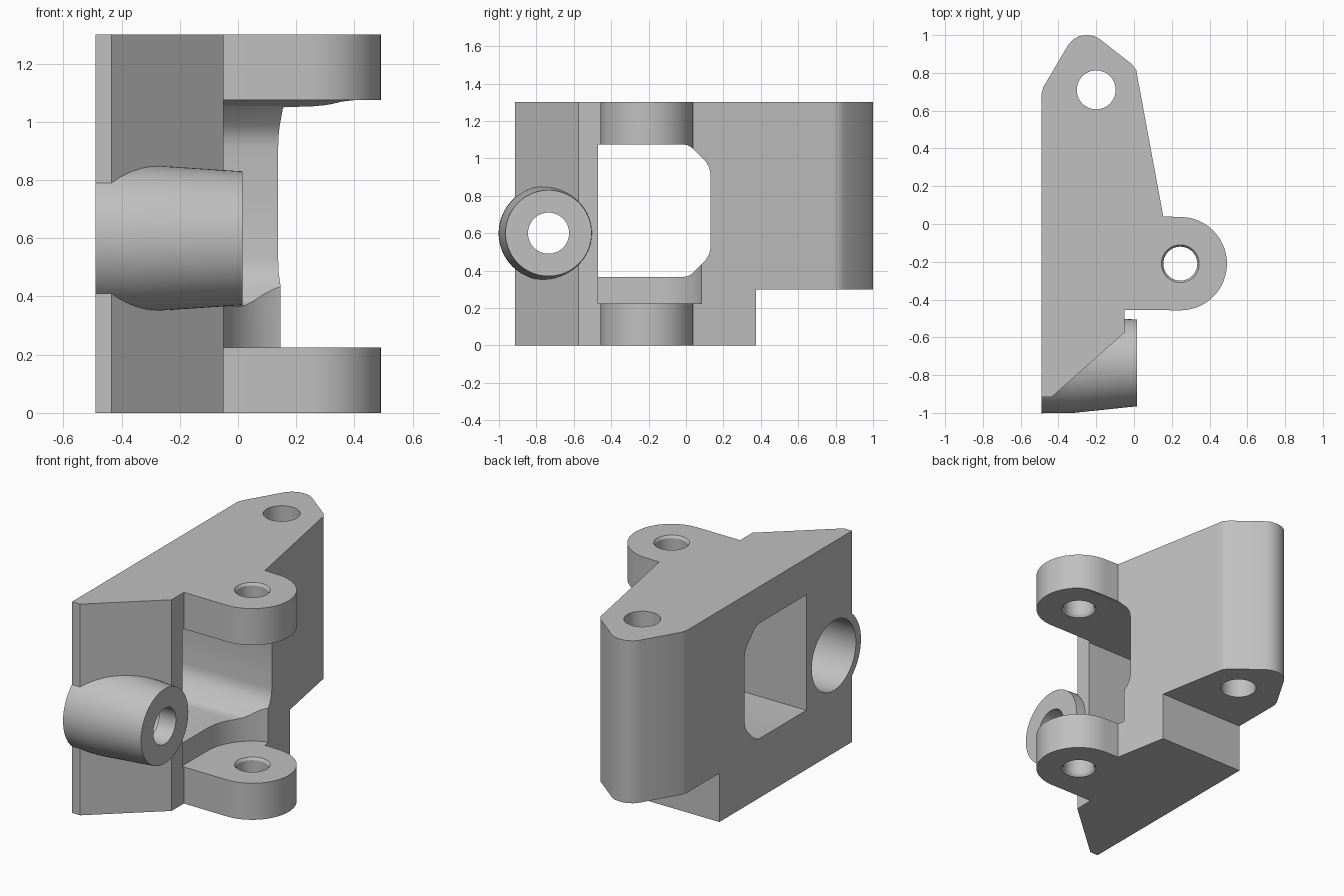
import bpy, bmesh
from math import sin, cos, pi
from mathutils import Vector

if "Cube" in bpy.data.objects:
    bpy.data.objects.remove(bpy.data.objects["Cube"], do_unlink=True)

grey = bpy.data.materials.new("cast_grey")
grey.use_nodes = True
grey.diffuse_color = (0.53, 0.53, 0.53, 1)
grey.node_tree.nodes["Principled BSDF"].inputs["Base Color"].default_value = grey.diffuse_color


def loft(name, *rings):
    """Closed solid through rings of 3D points."""
    bm = bmesh.new()
    loops = [[bm.verts.new(p) for p in ring] for ring in rings]
    n = len(loops[0])
    for a, b in zip(loops, loops[1:]):
        for i in range(n):
            j = (i + 1) % n
            bm.faces.new((a[i], a[j], b[j], b[i]))
    bm.faces.new(loops[0])
    bm.faces.new(loops[-1])
    bmesh.ops.recalc_face_normals(bm, faces=bm.faces)
    mesh = bpy.data.meshes.new(name)
    bm.to_mesh(mesh)
    bm.free()
    mesh.materials.append(grey)
    obj = bpy.data.objects.new(name, mesh)
    bpy.context.collection.objects.link(obj)
    return obj


def arc(cx, cy, r, start, end, n):
    return [(cx + r * cos(start + (end - start) * i / n),
             cy + r * sin(start + (end - start) * i / n)) for i in range(n + 1)]


def circle(cx, cy, r, n=64):
    return arc(cx, cy, r, 0, 2 * pi, n)[:-1]


def at_z(points, z):
    return [Vector((x, y, z)) for x, y in points]


def at_x(points, x):
    return [Vector((x, y, z)) for y, z in points]


def combine(target, tool, operation):
    tool.hide_render = True
    mod = target.modifiers.new(tool.name, "BOOLEAN")
    mod.operation, mod.solver, mod.object = operation, "EXACT", tool
    bpy.ops.object.select_all(action="DESELECT")
    bpy.context.view_layer.objects.active = target
    target.select_set(True)
    bpy.ops.object.modifier_apply(modifier=mod.name)
    bpy.data.objects.remove(tool, do_unlink=True)


TOP = 1.3
LUG = (0.245, -0.21)

# Main block with the hinge lug in its plan outline
outline = [(-0.49, -0.915), (-0.435, -0.915), (-0.05, -0.575), (-0.05, -0.455)]
outline += arc(*LUG, 0.247, -pi / 2, pi / 2, 40)
outline += [(0.155, 0.04), (0.018, 0.78), (0.012, 0.815), (-0.01, 0.845), (-0.18, 0.978),
            (-0.21, 0.995), (-0.25, 1.0), (-0.29, 0.995), (-0.325, 0.975),
            (-0.35, 0.945), (-0.48, 0.725), (-0.49, 0.69)]
body = loft("hinge_bracket_body", at_z(outline, 0), at_z(outline, TOP))

# Raised rear foot
step = [(0.375, -0.1), (1.2, -0.1), (1.2, 0.3), (0.375, 0.3)]
combine(body, loft("rear_step_cutter", at_x(step, -1), at_x(step, 1)), "DIFFERENCE")

# Side window with softened rear corners
mid = 0.72
half = [(-0.02, 0.355), (0.01, 0.35), (0.035, 0.335), (0.105, 0.265), (0.125, 0.23), (0.132, 0.19)]
window = [(-0.47, mid - 0.355)] + [(y, mid - h) for y, h in half]
window += [(y, mid + h) for y, h in reversed(half)] + [(-0.47, mid + 0.355)]
combine(body, loft("window_cutter", at_x(window, -1), at_x(window, 1)), "DIFFERENCE")

# Clearance pocket above the lower lug
pocket = [(0.7, -0.47), (0.7, 0.1)] + arc(*LUG, 0.31, pi / 2, pi, 24) + [(-0.065, -0.47)]
combine(body, loft("pocket_cutter", at_z(pocket, 0.225), at_z(pocket, 0.7)), "DIFFERENCE")

# Tapered side barrel
barrel = loft("barrel", at_x(circle(-0.75, 0.6, 0.252), -0.49),
              at_x(circle(-0.748, 0.6, 0.252), -0.32),
              at_x(circle(-0.735, 0.6, 0.23), 0.015))
combine(body, barrel, "UNION")

# Wide barrel bore and its small outlet
bore = circle(-0.738, 0.6, 0.215)
combine(body, loft("bore_cutter", at_x(bore, -0.6), at_x(bore, -0.1)), "DIFFERENCE")
outlet = circle(-0.735, 0.6, 0.11, 48)
combine(body, loft("outlet_cutter", at_x(outlet, -0.2), at_x(outlet, 0.2)), "DIFFERENCE")

# Rear bolt hole
bolt = circle(-0.2, 0.71, 0.103, 48)
combine(body, loft("bolt_cutter", at_z(bolt, -0.1), at_z(bolt, 1.5)), "DIFFERENCE")

# Pin holes with chamfered mouths in both lugs
for low, high in ((0, 0.225), (1.075, TOP)):
    profile = [(0.1, low - 0.03), (0.1, low), (0.09, low + 0.015),
               (0.09, high - 0.015), (0.1, high), (0.1, high + 0.03)]
    rings = [at_z(circle(*LUG, r, 48), z) for r, z in profile]
    combine(body, loft("pin_cutter", *rings), "DIFFERENCE")

bpy.ops.object.select_all(action="DESELECT")
body.select_set(True)
bpy.context.view_layer.objects.active = body
bpy.ops.object.shade_smooth_by_angle(angle=pi / 6)
